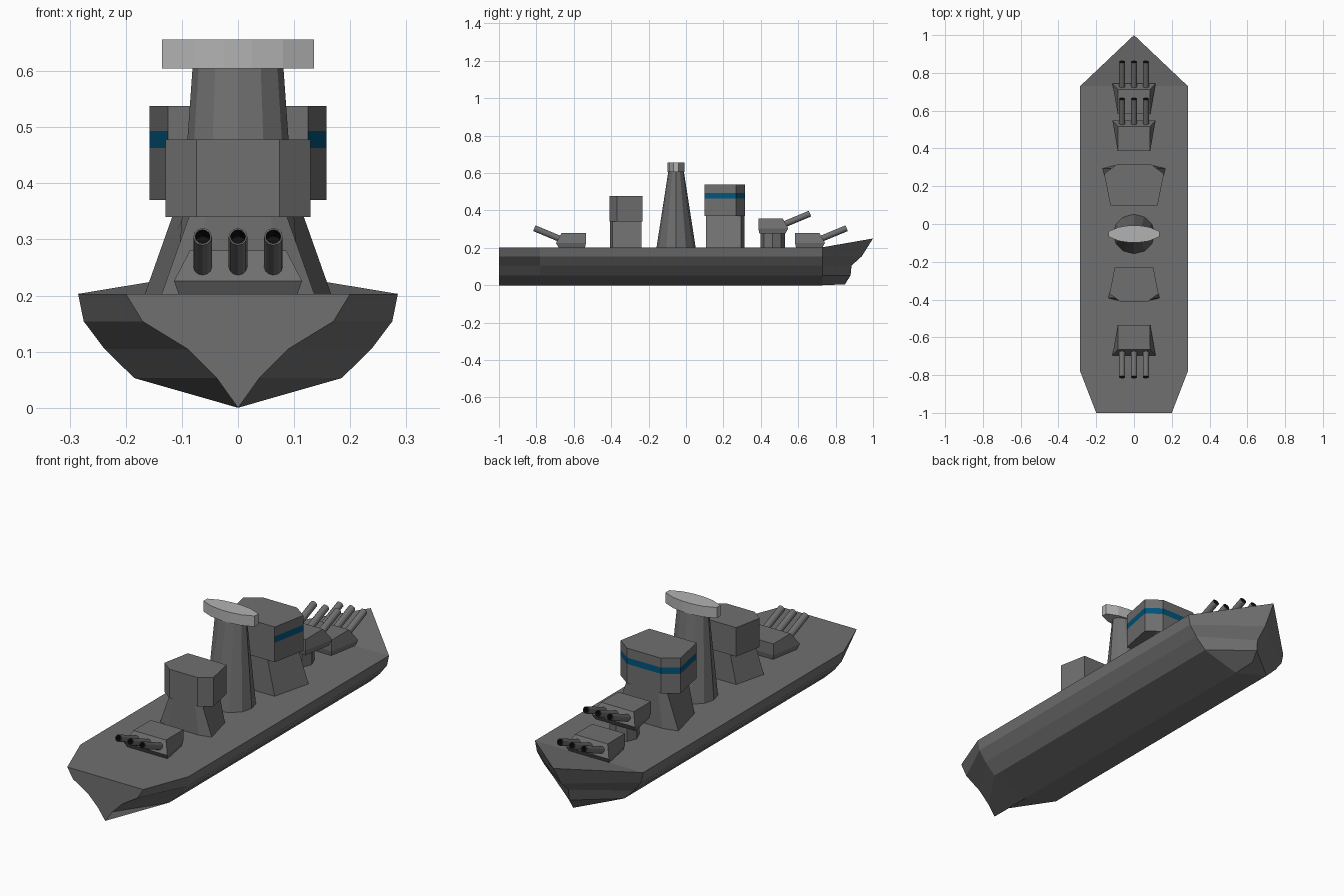
import bpy, bmesh, math
from mathutils import Vector

if "Cube" in bpy.data.objects:
    bpy.data.objects.remove(bpy.data.objects["Cube"])


def material(name, rgb):
    m = bpy.data.materials.new(name)
    m.diffuse_color = (*rgb, 1)
    m.use_nodes = True
    m.node_tree.nodes["Principled BSDF"].inputs["Base Color"].default_value = m.diffuse_color
    return m


GREY = material("grey", (0.16, 0.16, 0.16))
LIGHT = material("light_grey", (0.45, 0.45, 0.45))
BLUE = material("window_blue", (0.0, 0.09, 0.2))
BLACK = material("black", (0.005, 0.005, 0.005))


def finish(name, bm, mats):
    bmesh.ops.recalc_face_normals(bm, faces=bm.faces)
    me = bpy.data.meshes.new(name)
    bm.to_mesh(me)
    bm.free()
    ob = bpy.data.objects.new(name, me)
    for m in mats:
        me.materials.append(m)
    bpy.context.collection.objects.link(ob)
    return ob


def loft(name, rings, mats=(GREY,), cap_end=True, accent=None):
    """Skin closed rings of points; accent(layer, side) marks faces for mats[1]."""
    bm = bmesh.new()
    vs = [[bm.verts.new(p) for p in r] for r in rings]
    n = len(rings[0])
    for k, (a, b) in enumerate(zip(vs, vs[1:])):
        for i in range(n):
            j = (i + 1) % n
            f = bm.faces.new((a[i], a[j], b[j], b[i]))
            if accent and accent(k, i):
                f.material_index = 1
    bm.faces.new(vs[0])
    if cap_end:
        bm.faces.new(vs[-1])
    bmesh.ops.remove_doubles(bm, verts=bm.verts, dist=1e-5)
    return finish(name, bm, mats)


def mirrored(half):
    """Right half outline (x, v) to a full closed outline."""
    return list(half) + [(-x, v) for x, v in reversed(half) if True]


# Hull: stern transom, two full sections, then a raked stem
heights = (0.0, 0.053, 0.105, 0.154, 0.203)
stern = (0.0, 0.038, 0.09, 0.17, 0.2)
middle = (0.0, 0.185, 0.238, 0.275, 0.285)
stem = ((0.85, 0.005), (0.88, 0.053), (0.885, 0.105), (0.94, 0.155), (1.0, 0.25))


def section(widths, y):
    return [(x, y, z) for x, z in mirrored(list(zip(widths, heights)))]


bow = [(0, y, z) for y, z in stem]
loft("hull", [section(stern, -1), section(middle, -0.78), section(middle, 0.73),
              bow + bow[::-1]], cap_end=False)


# Gun turrets, each with three raised barrels
def barrel(name, start, end, r=0.0165, sides=12):
    bm = bmesh.new()
    axis = end - start
    bmesh.ops.create_cone(bm, cap_ends=True, segments=sides, radius1=r, radius2=r,
                          depth=axis.length)
    top = max(bm.faces, key=lambda f: f.calc_center_median().z)
    bmesh.ops.inset_individual(bm, faces=[top], thickness=0.003)
    walls = bmesh.ops.extrude_discrete_faces(bm, faces=[top])["faces"]
    hole = walls[0]
    bmesh.ops.translate(bm, verts=hole.verts, vec=(0, 0, -0.03))
    for e in hole.edges:
        for f in e.link_faces:
            f.material_index = 1
    ob = finish(name, bm, (GREY, BLACK))
    ob.rotation_euler = axis.to_track_quat('Z', 'Y').to_euler()
    ob.location = (start + end) / 2


def turret(name, y0, z0, d):
    def ring(back_x, back_y, front_x, front_y, z):
        return [(x, y0 + d * y, z0 + z) for x, y in
                mirrored([(back_x, back_y), (front_x, front_y)])]
    loft(name, [ring(0.08, -0.075, 0.105, 0.065, 0.2),
                ring(0.086, -0.08, 0.114, 0.08, 0.226),
                ring(0.086, -0.08, 0.086, 0.05, 0.28)])
    for i in (-1, 0, 1):
        barrel(f"{name}_barrel_{i + 2}", Vector((0.063 * i, y0 + d * 0.03, z0 + 0.236)),
               Vector((0.063 * i, y0 + d * 0.196, z0 + 0.305)))


turret("aft_turret", -0.615, 0, -1)
turret("fore_turret", 0.663, 0, 1)
turret("raised_turret", 0.467, 0.078, 1)


def oval(rx, ry, cy, z, n):
    return [(rx * math.cos(2 * math.pi * i / n), cy + ry * math.sin(2 * math.pi * i / n), z)
            for i in range(n)]


loft("raised_turret_pedestal", [oval(0.065, 0.065, 0.463, z, 8) for z in (0.2, 0.285)])


# Superstructures: flared cabin on a tapering base
def superstructure(name, y0, d, s, stripe):
    def ring(half, z):
        return [(s * x, y0 + d * s * y, 0.203 + s * (z - 0.203)) for x, y in mirrored(half)]
    foot = [(0.12, -0.1), (0.167, 0.088), (0.095, 0.106)]
    neck = [(0.08, -0.1), (0.105, 0.088), (0.07, 0.106)]
    cabin = [(0.125, -0.108), (0.158, 0.06), (0.09, 0.11)]
    loft(name + "_base", [ring(foot, 0.2), ring(neck, 0.375)])
    # the window band skips the rear face (side 5)
    loft(name + "_cabin", [ring(cabin, z) for z in (0.37, 0.463, 0.493, 0.538)],
         (GREY, BLUE), accent=lambda k, i: stripe and k == 1 and i != 5)


superstructure("bridge", 0.206, 1, 1.0, True)
superstructure("aft_house", -0.32, -1, 0.82, False)

# Funnel tower with a light radar bar on top
loft("mast_tower", [oval(0.11, 0.105, -0.053, 0.2, 12), oval(0.081, 0.042, -0.053, 0.606, 12)])
bar = [(0.135, 0.014), (0.08, 0.037), (0.025, 0.045)]
outline = [(x, y) for x, y in bar] + [(-x, y) for x, y in bar[::-1]]
outline += [(-x, -y) for x, y in bar] + [(x, -y) for x, y in bar[::-1]]
loft("radar_bar", [[(x, y - 0.053, z) for x, y in outline] for z in (0.605, 0.656)], (LIGHT,))
